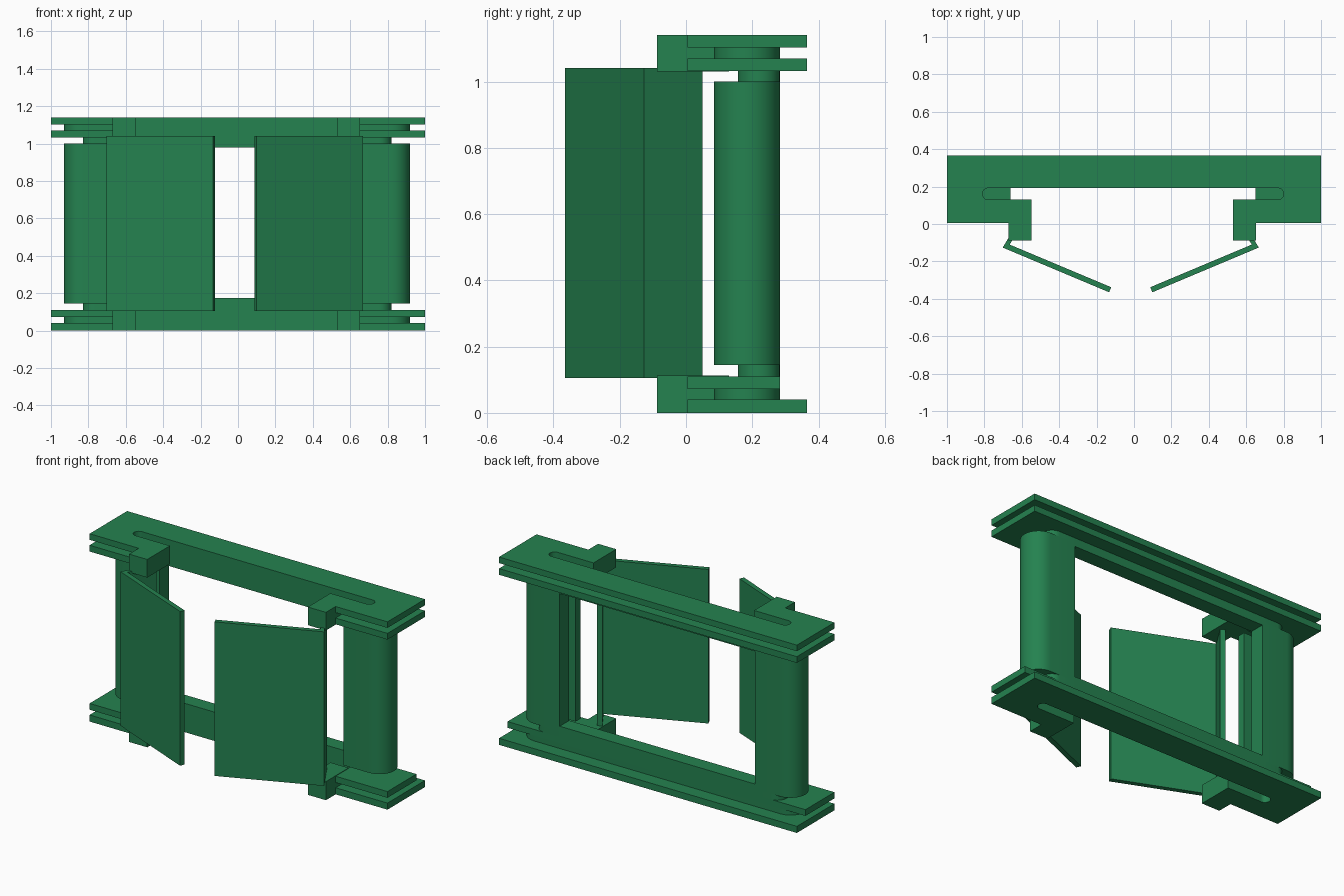
import bpy, bmesh, math

if "Cube" in bpy.data.objects:
    bpy.data.objects.remove(bpy.data.objects["Cube"])

GREEN = bpy.data.materials.new("green")
GREEN.diffuse_color = (0.018, 0.223, 0.080, 1)
GREEN.use_nodes = True
GREEN.node_tree.nodes["Principled BSDF"].inputs["Base Color"].default_value = GREEN.diffuse_color

Y0, Y1 = 0.005, 0.365          # frame plate depth
NL, NR = -0.66, 0.65           # inner ends of the front notch
S0, S1 = 0.13, 0.192           # guide slot depth range
BACK = 0.283                   # back of bar and posts


def prism(name, pts, z0, z1, smooth=False):
    """Extrude a flat outline from z0 to z1."""
    bm = bmesh.new()
    face = bm.faces.new([bm.verts.new((x, y, z0)) for x, y in pts])
    ext = bmesh.ops.extrude_face_region(bm, geom=[face])
    verts = [v for v in ext["geom"] if isinstance(v, bmesh.types.BMVert)]
    bmesh.ops.translate(bm, vec=(0, 0, z1 - z0), verts=verts)
    bmesh.ops.recalc_face_normals(bm, faces=bm.faces)
    me = bpy.data.meshes.new(name)
    bm.to_mesh(me)
    bm.free()
    ob = bpy.data.objects.new(name, me)
    bpy.context.collection.objects.link(ob)
    me.materials.append(GREEN)
    if smooth:
        bpy.ops.object.select_all(action='DESELECT')
        ob.select_set(True)
        bpy.context.view_layer.objects.active = ob
        bpy.ops.object.shade_smooth_by_angle(angle=math.radians(30))
    return ob


def rect(x0, x1, y0, y1):
    return [(x0, y0), (x1, y0), (x1, y1), (x0, y1)]


def cap(x_end, y0, y1, side, n=16):
    """Half circle whose extreme is x_end, running from y0 to y1."""
    r = abs(y1 - y0) / 2
    c = (y0 + y1) / 2
    s = 1 if y1 > y0 else -1
    return [(x_end + side * r * (math.sin(math.pi * i / n) - 1),
             c - s * r * math.cos(math.pi * i / n)) for i in range(n + 1)]


def mirrored(pts, axis):
    return [(2 * axis - x, y) for x, y in reversed(pts)]


def notched(left_end, right_end, slotted):
    """C-shaped outline: outer ends, front notch, optional slot ends."""
    if slotted:
        left = [(NL, S0)] + cap(-0.81, S0, S1, -1) + [(NL, S1)]
        right = [(NR, S1)] + cap(0.80, S1, S0, 1) + [(NR, S0)]
    else:
        left, right = [(NL, S1)], [(NR, S1)]
    front_y = left_end[-1][1]
    return left_end + [(NL, front_y)] + left + right + [(NR, front_y)] + right_end


def plate(back, slotted):
    return notched([(-1, back), (-1, Y0)], [(1, Y0), (1, back)], slotted)


# Frame plates, two at the top and two at the bottom
prism("top_plate", plate(Y1, True), 1.103, 1.14)
prism("upper_inner_plate", plate(Y1, False), 1.032, 1.07)
prism("lower_inner_plate", plate(BACK, False), 0.072, 0.11)
prism("bottom_plate", plate(Y1, True), 0, 0.04)

# Recessed spacers between the plates
P0 = 0.085
spacer = notched(cap(-0.93, BACK, P0, -1), cap(0.92, P0, BACK, 1), True)
prism("upper_spacer", spacer, 1.07, 1.103, True)
prism("lower_spacer", spacer, 0.04, 0.072, True)

# Cross bars behind the opening
for name, z0, z1 in (("upper_cross_bar", 0.98, 1.032), ("lower_cross_bar", 0.11, 0.175)):
    prism(name, rect(NL, NR, S1, BACK), z0, z1)

# Round-backed side posts with a guide slot on the inner face
post = (cap(-0.93, BACK, P0, -1) + [(NL, P0), (NL, S0)]
        + cap(-0.81, S0, S1, -1) + [(NL, S1), (NL, BACK)])
neck = cap(-0.83, BACK, 0.157, -1) + [(NL, 0.157), (NL, BACK)]
# Hinge blocks
block = rect(-0.67, -0.548, -0.088, S0)
# Doors: slanted leaf with a short hooked lip at the outer edge
door = [(-0.702, -0.126), (-0.133, -0.365), (-0.122, -0.338), (-0.665, -0.110),
        (-0.572, 0.036), (-0.597, 0.05)]

for side in ("left", "right"):
    def place(pts, axis):
        return pts if side == "left" else mirrored(pts, axis)
    prism(side + "_post", place(post, -0.005), 0.145, 1.0, True)
    prism(side + "_upper_neck", place(neck, -0.005), 1.0, 1.032, True)
    prism(side + "_lower_neck", place(neck, -0.005), 0.11, 0.145, True)
    prism(side + "_upper_hinge_block", place(block, -0.009), 1.03, 1.14)
    prism(side + "_lower_hinge_block", place(block, -0.009), 0, 0.113)
    prism(side + "_door", place(door, -0.0175), 0.105, 1.04)
